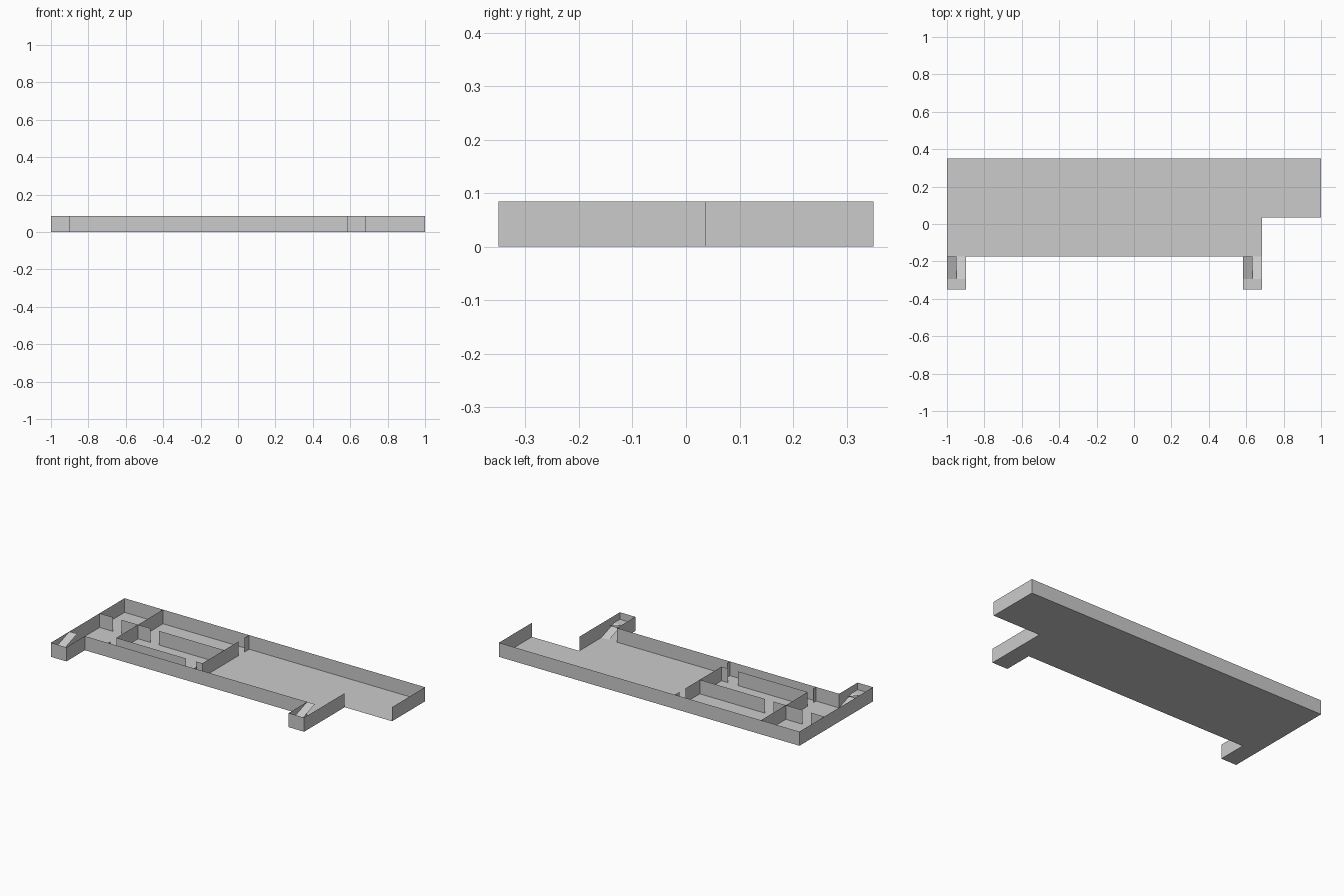
import bpy
import bmesh

if "Cube" in bpy.data.objects:
    bpy.data.objects.remove(bpy.data.objects["Cube"], do_unlink=True)

HEIGHT = 0.085
FRONT = -0.174   # main front wall line
BACK = 0.35
PORCH = -0.35    # outer line of the stair bays

grey = bpy.data.materials.new("plain_grey")
grey.use_nodes = True
grey.diffuse_color = (0.6, 0.6, 0.6, 1)
grey.node_tree.nodes["Principled BSDF"].inputs["Base Color"].default_value = (0.6, 0.6, 0.6, 1)


def finish(name, bm):
    mesh = bpy.data.meshes.new(name)
    bm.to_mesh(mesh)
    bm.free()
    mesh.materials.append(grey)
    obj = bpy.data.objects.new(name, mesh)
    bpy.context.collection.objects.link(obj)
    return obj


def sheets(name, polygons):
    """Flat faces from lists of corner points."""
    bm = bmesh.new()
    for poly in polygons:
        bm.faces.new([bm.verts.new(p) for p in poly])
    bmesh.ops.remove_doubles(bm, verts=bm.verts[:], dist=0.0001)
    return finish(name, bm)


def wall(name, path):
    """Thin upright wall following a plan path."""
    bm = bmesh.new()
    verts = [bm.verts.new((x, y, 0)) for x, y in path]
    edges = [bm.edges.new(pair) for pair in zip(verts, verts[1:])]
    raised = bmesh.ops.extrude_edge_only(bm, edges=edges)["geom"]
    top = [g for g in raised if isinstance(g, bmesh.types.BMVert)]
    bmesh.ops.translate(bm, verts=top, vec=(0, 0, HEIGHT))
    return finish(name, bm)


# Floor and outer walls share one plan; the notch side stays open
plan = [(1, 0.036), (1, BACK), (-1, BACK), (-1, PORCH), (-0.897, PORCH),
        (-0.897, FRONT), (0.582, FRONT), (0.582, PORCH), (0.685, PORCH),
        (0.685, 0.036)]
floor = sheets("floor", [[(x, y, 0) for x, y in reversed(plan)]])
wall("outer_wall", plan)

# Partitions running front to back: x, start y, end y
WEST, EAST, HALL, ROOM = -0.744, -0.171, -0.094, 0.113
for i, (x, a, b) in enumerate([
        (WEST, BACK, HALL), (WEST, -0.147, FRONT),
        (EAST, BACK, 0.307), (EAST, 0.25, HALL), (EAST, -0.147, FRONT)]):
    wall(f"cross_partition_{i + 1}", [(x, a), (x, b)])

# Partitions running side to side, with door gaps: y, start x, end x
for i, (y, a, b) in enumerate([
        (ROOM, -1, -0.911), (ROOM, -0.855, WEST), (ROOM, WEST, -0.66),
        (ROOM, -0.605, EAST), (HALL, WEST, -0.28), (HALL, -0.215, EAST)]):
    wall(f"long_partition_{i + 1}", [(a, y), (b, y)])


# Half-turn stairs: lower ramp, landing, upper ramp
def stairs(name, left, right):
    mid, turn, half = (left + right) / 2, -0.295, HEIGHT / 2

    def strip(x0, x1, y0, z0, y1, z1):
        return [(x0, y0, z0), (x1, y0, z0), (x1, y1, z1), (x0, y1, z1)]

    sheets(name, [
        strip(mid, right, turn, half, FRONT, 0),
        strip(left, right, PORCH, half, turn, half),
        strip(left, mid, turn, half, FRONT, HEIGHT)])


stairs("west_stairs", -1, -0.897)
stairs("east_stairs", 0.582, 0.685)
